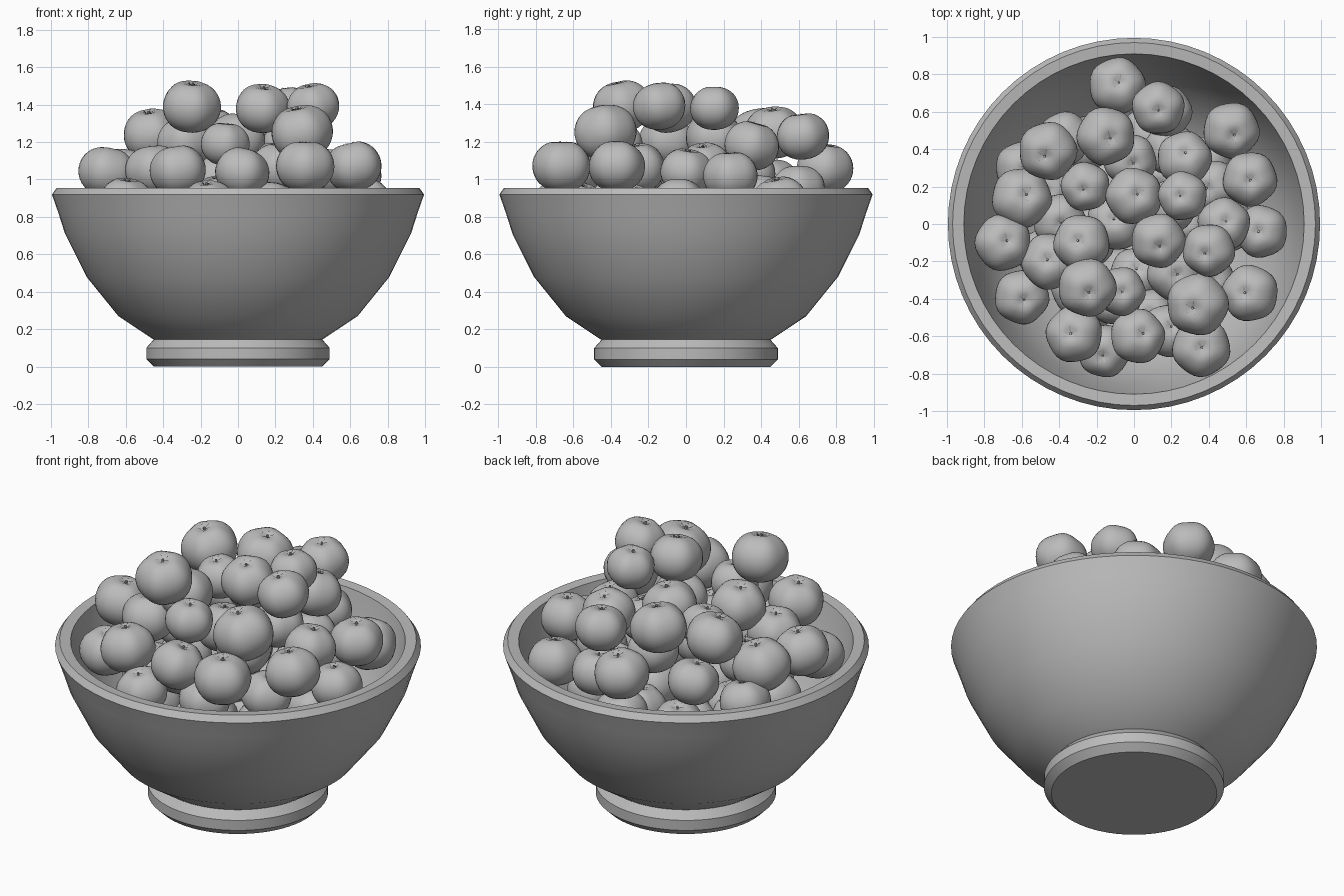
import bpy, bmesh, math, random
from mathutils import Euler, Vector

random.seed(4)
TAU = math.tau

old = bpy.data.objects.get("Cube")
if old:
    bpy.data.objects.remove(old, do_unlink=True)


def make_material(name, colour):
    mat = bpy.data.materials.new(name)
    mat.use_nodes = True
    mat.diffuse_color = colour
    mat.node_tree.nodes["Principled BSDF"].inputs["Base Color"].default_value = colour
    return mat


grey = make_material("plain grey", (0.5, 0.5, 0.5, 1))


def finish(bm, name, angle):
    """Turn a bmesh into a smooth shaded object."""
    bmesh.ops.remove_doubles(bm, verts=bm.verts, dist=0.00001)
    bmesh.ops.recalc_face_normals(bm, faces=bm.faces)
    mesh = bpy.data.meshes.new(name)
    bm.to_mesh(mesh)
    bm.free()
    mesh.materials.append(grey)
    obj = bpy.data.objects.new(name, mesh)
    bpy.context.collection.objects.link(obj)
    bpy.ops.object.select_all(action="DESELECT")
    obj.select_set(True)
    bpy.context.view_layer.objects.active = obj
    bpy.ops.object.shade_smooth_by_angle(angle=math.radians(angle))
    return obj


def revolve(bm, profile, segments, lobe=None):
    """Sweep (radius, height) points around z; lobe scales each ring point."""
    rings = []
    for r, z in profile:
        ring = []
        for i in range(segments):
            a = TAU * i / segments
            k = lobe(a, r, z) if lobe else 1
            ring.append(bm.verts.new((r * k * math.cos(a), r * k * math.sin(a), z)))
        rings.append(ring)
    for low, high in zip(rings, rings[1:]):
        for i in range(segments):
            j = (i + 1) % segments
            bm.faces.new((low[i], low[j], high[j], high[i]))
    for ring in (rings[0], rings[-1]):
        bm.faces.new(ring)


# Bowl: foot, flared wall, bevelled rim and hollow inside
bm = bmesh.new()
revolve(bm, [
    (.45, 0), (.49, .04), (.49, .1), (.45, .145), (.46, .15),
    (.64, .27), (.81, .48), (.925, .71), (.96, .82), (.995, .92),
    (.97, .955), (.91, .95), (.86, .72), (.77, .5), (.6, .3), (.4, .2),
], 64)
finish(bm, "bowl", 28)

# Fruit: squashed ball with five soft lobes and a dimple on top
def lobes(a, r, z):
    return 1 + (.025 + .025 * max(z, 0)) * math.cos(5 * a)


bm = bmesh.new()
steps = 18
outline = []
for i in range(steps + 1):
    t = math.pi * i / steps - math.pi / 2
    r = max(math.cos(t), .001) ** .9
    z = .89 * math.sin(t)
    if z > 0:
        z -= .17 * math.exp(-(r / .22) ** 2)
    outline.append((r, z))
revolve(bm, outline, 30, lobes)

# Calyx: five narrow leaflets round a short stalk
for i in range(5):
    a = TAU * i / 5
    corners = []
    for radius, turn, height in ((.04, -.8, .77), (.13, -.3, .8),
                                 (.25, 0, .87), (.13, .3, .8), (.04, .8, .77)):
        corners.append(bm.verts.new((radius * math.cos(a + turn),
                                     radius * math.sin(a + turn), height)))
    bm.faces.new(corners)
revolve(bm, [(.055, .7), (.04, .84)], 6)
fruit = finish(bm, "fruit", 50)

# Pile of fruit: x, y, height and radius of each
top_layer = [
    (-.25, -.34, 1.39, .155), (.13, -.09, 1.38, .145), (.4, -.14, 1.39, .14),
    (.26, .15, 1.38, .13), (.34, -.43, 1.25, .165), (-.46, .39, 1.24, .155),
    (-.15, .47, 1.25, .155), (.13, .62, 1.23, .14), (.27, .35, 1.18, .145),
    (-.07, -.36, 1.19, .13), (-.28, -.1, 1.2, .15), (0, .15, 1.22, .15),
    (-.26, .2, 1.19, .13),
]
middle_layer = [
    (-.09, .74, 1.06, .15), (.62, .24, 1.02, .145), (.48, 0, 1.04, .14),
    (.62, -.37, 1.07, .15), (.36, -.66, 1.07, .155), (.02, -.6, 1.04, .145),
    (-.32, -.59, 1.05, .15), (-.45, -.2, 1.05, .15), (-.7, -.1, 1.04, .15),
    (-.6, .14, 1.02, .16), (.22, -.26, 1.06, .15), (-.1, .01, 1, .15),
    (-.02, .34, 1.03, .14), (.2, .1, 1.07, .14),
]
lower_layer = [
    (.52, .5, .88, .15), (-.37, .46, .98, .14), (-.4, .02, .95, .14),
    (-.6, -.39, .88, .145), (-.16, -.68, .87, .14), (.18, -.57, .86, .14),
    (.68, -.04, .88, .14), (-.6, .3, .86, .14), (.42, .2, .9, .14),
    (-.1, -.4, .9, .14), (.17, .6, .95, .14), (.4, -.3, .85, .14),
    (-.3, -.35, .85, .14), (.2, .4, .9, .14),
]

number = 0
for layer in (top_layer, middle_layer, lower_layer):
    for x, y, z, radius in layer:
        number += 1
        item = fruit if number == 1 else fruit.copy()
        item.name = f"fruit_{number}"
        if number > 1:
            bpy.context.collection.objects.link(item)
        item.location = (x, y, z)
        item.scale = Vector((1, 1, 1)) * radius
        item.rotation_euler = Euler((random.uniform(-.25, .25),
                                     random.uniform(-.25, .25),
                                     random.uniform(0, TAU)))

# Hidden fruit filling the bottom of the bowl
for ring, (count, spread, height) in enumerate(((9, .5, .68), (5, .27, .6), (5, .28, .4))):
    for i in range(count):
        a = TAU * i / count + ring
        item = fruit.copy()
        item.name = f"buried_fruit_{ring}_{i}"
        bpy.context.collection.objects.link(item)
        item.location = (spread * math.cos(a), spread * math.sin(a), height)
        item.scale = Vector((1, 1, 1)) * .145
        item.rotation_euler = (0, random.uniform(-.3, .3), a)
